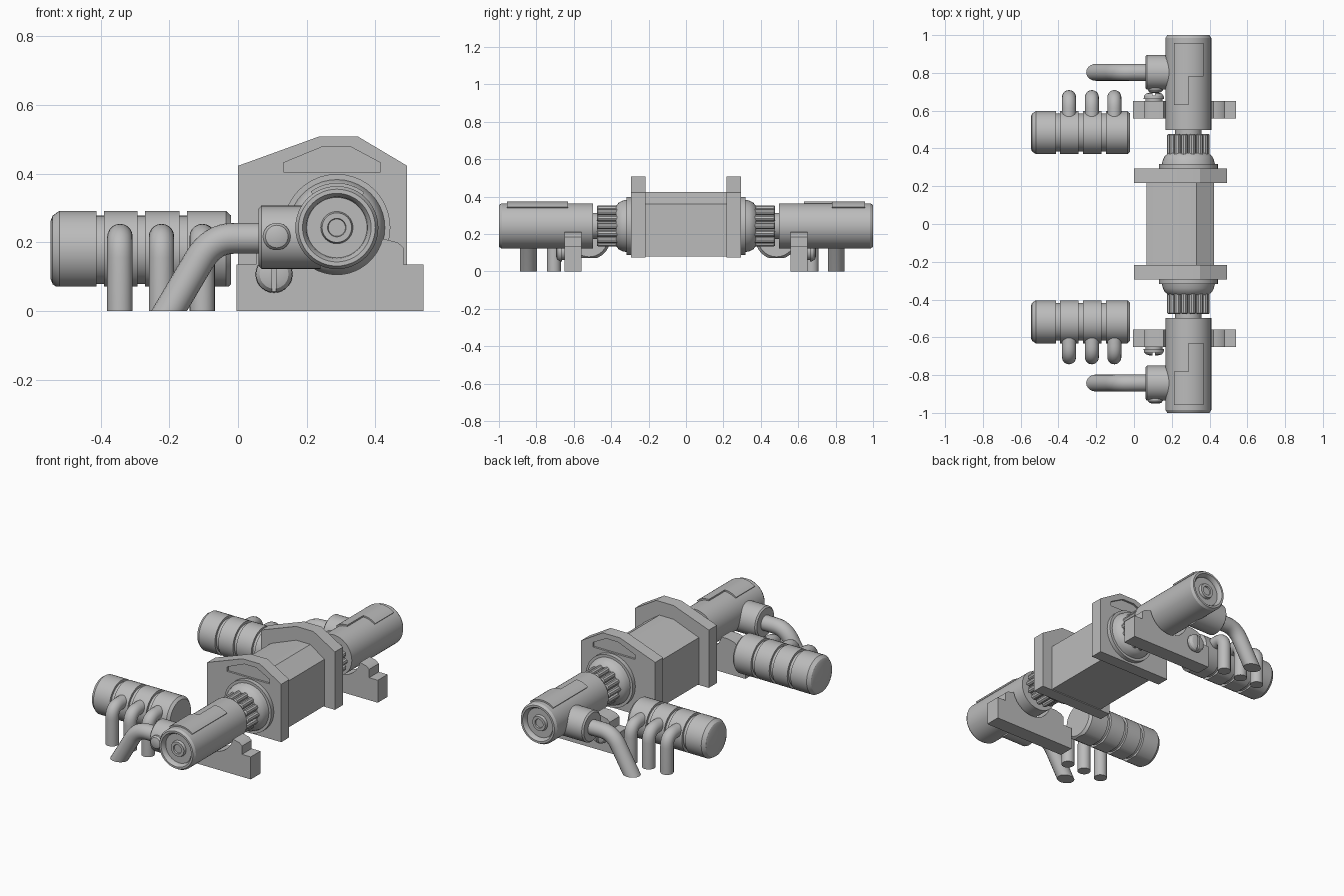
import bpy, bmesh, math
from math import sin, cos, pi, radians
from mathutils import Vector

cube = bpy.data.objects.get("Cube")
if cube:
    bpy.data.objects.remove(cube, do_unlink=True)

grey = bpy.data.materials.new("plain_grey")
grey.use_nodes = True
GREY = (0.5, 0.5, 0.5, 1)
grey.diffuse_color = GREY
grey.node_tree.nodes["Principled BSDF"].inputs["Base Color"].default_value = GREY

parts = []
CX, CZ = 0.288, 0.243          # main shaft axis


def finish(name, bm):
    bmesh.ops.recalc_face_normals(bm, faces=bm.faces)
    mesh = bpy.data.meshes.new(name)
    bm.to_mesh(mesh)
    bm.free()
    mesh.materials.append(grey)
    ob = bpy.data.objects.new(name, mesh)
    bpy.context.collection.objects.link(ob)
    parts.append(ob)
    return ob


def cut_below(bm, z):
    """Slice everything below height z and close the cut."""
    geom = bm.verts[:] + bm.edges[:] + bm.faces[:]
    res = bmesh.ops.bisect_plane(bm, geom=geom, plane_co=(0, 0, z),
                                 plane_no=(0, 0, 1), clear_inner=True)
    edges = [e for e in res["geom_cut"] if isinstance(e, bmesh.types.BMEdge)]
    bmesh.ops.holes_fill(bm, edges=edges)


def lathe(name, profile, axis, a, b, seg=40, flat=None):
    """Turn (position, radius) points about an x or y axis through (a, b)."""
    bm = bmesh.new()
    rings = []
    for t, r in profile:
        ring = []
        for i in range(seg):
            u, w = a + r * cos(2 * pi * i / seg), b + r * sin(2 * pi * i / seg)
            ring.append(bm.verts.new((u, t, w) if axis == "y" else (t, u, w)))
        rings.append(ring)
    for p, q in zip(rings, rings[1:]):
        for i in range(seg):
            j = (i + 1) % seg
            bm.faces.new((p[i], p[j], q[j], q[i]))
    bm.faces.new(rings[0])
    bm.faces.new(rings[-1])
    if flat is not None:
        cut_below(bm, flat)
    return finish(name, bm)


def prism(name, outline, y0, y1):
    """Extrude an xz outline between two y positions."""
    bm = bmesh.new()
    front = [bm.verts.new((x, y0, z)) for x, z in outline]
    back = [bm.verts.new((x, y1, z)) for x, z in outline]
    bm.faces.new(front)
    bm.faces.new(back)
    n = len(outline)
    for i in range(n):
        j = (i + 1) % n
        bm.faces.new((front[i], front[j], back[j], back[i]))
    return finish(name, bm)


def cut(ob, cutter):
    """Subtract a cutter, then discard it."""
    mod = ob.modifiers.new("cut", "BOOLEAN")
    mod.operation = "DIFFERENCE"
    mod.solver = "EXACT"
    mod.object = cutter
    deps = bpy.context.evaluated_depsgraph_get()
    mesh = bpy.data.meshes.new_from_object(ob.evaluated_get(deps))
    ob.modifiers.clear()
    ob.data = mesh
    parts.remove(cutter)
    bpy.data.objects.remove(cutter, do_unlink=True)


def arc(r, a0, a1, n):
    return [(CX + r * cos(radians(a0 + (a1 - a0) * i / n)),
             CZ + r * sin(radians(a0 + (a1 - a0) * i / n))) for i in range(n + 1)]


def bend(start, corner, end, n=8):
    p, c, q = Vector(start), Vector(corner), Vector(end)
    return [p * (1 - t) ** 2 + c * 2 * t * (1 - t) + q * t * t
            for t in (i / n for i in range(n + 1))]


def pipe(name, path, r, seg=20):
    """Sweep a circle along a planar path and trim it on the ground."""
    bm = bmesh.new()
    path = [Vector(p) for p in path]
    side = (path[1] - path[0]).cross(path[-1] - path[0]).normalized()
    rings = []
    for i, p in enumerate(path):
        d = path[min(i + 1, len(path) - 1)] - path[max(i - 1, 0)]
        up = side.cross(d.normalized())
        rings.append([bm.verts.new(p + r * (side * cos(2 * pi * k / seg) + up * sin(2 * pi * k / seg)))
                      for k in range(seg)])
    for p, q in zip(rings, rings[1:]):
        for i in range(seg):
            j = (i + 1) % seg
            bm.faces.new((p[i], p[j], q[j], q[i]))
    bm.faces.new(rings[0])
    bm.faces.new(rings[-1])
    cut_below(bm, 0)
    finish(name, bm)


# Central housing between the two end plates
prism("central_housing", [(0.066, 0.08), (0.423, 0.08), (0.423, 0.36), (0.33, 0.425),
                          (0.235, 0.425), (0.066, 0.36)], -0.23, 0.23)

# Cradle outline: feet with steps either side of a round seat
cradle = ([(-0.005, 0), (0.54, 0), (0.54, 0.135), (0.482, 0.135), (0.482, 0.185),
           (0.465, 0.2), (0.425, 0.21)] + arc(0.137, -14, -166, 20)
          + [(0.11, 0.21), (0.07, 0.2), (0.053, 0.185), (0.053, 0.135), (-0.005, 0.135)])

for s, end in ((-1, "front"), (1, "back")):
    # End plate with recessed panel
    plate = prism(end + "_plate", [(0, 0.075), (0.493, 0.075), (0.493, 0.423), (0.35, 0.508),
                                   (0.235, 0.508), (0, 0.423)], s * 0.217, s * 0.293)
    cut(plate, prism("panel_cutter", [(0.133, 0.405), (0.415, 0.405), (0.415, 0.432),
                                      (0.327, 0.479), (0.247, 0.479), (0.133, 0.432)],
                     s * 0.281, s * 0.32))

    # Stepped flange and fluted coupling
    lathe(end + "_flange", [(s * t, r) for t, r in (
        (0.28, 0.156), (0.318, 0.156), (0.318, 0.14), (0.34, 0.135), (0.36, 0.125),
        (0.375, 0.105), (0.375, 0.05))], "y", CX, CZ)
    lathe(end + "_coupling_core", [(s * t, r) for t, r in (
        (0.36, 0.09), (0.475, 0.09), (0.475, 0.07), (0.51, 0.07))], "y", CX, CZ)
    for i in range(14):
        a = 2 * pi * i / 14
        lathe(end + "_coupling_tooth", [(s * 0.36, 0.018), (s * 0.47, 0.018), (s * 0.477, 0.012)],
              "y", CX + 0.095 * cos(a), CZ + 0.095 * sin(a), 10)

    # Barrel with a dished end and centre boss
    lathe(end + "_barrel", [(s * t, r) for t, r in (
        (0.498, 0.121), (0.985, 0.121), (1.0, 0.112), (1.0, 0.1), (0.985, 0.09), (0.972, 0.088),
        (0.972, 0.047), (0.988, 0.043), (0.988, 0.027), (0.98, 0.025))], "y", CX, CZ, 48)

    # Raised stepped cover on top of the barrel
    prism(end + "_cover_outer", arc(0.13, 52, 126, 16) + arc(0.11, 126, 52, 16), s * 0.78, s * 0.957)
    lo, hi = (90, 126) if s > 0 else (52, 90)
    prism(end + "_cover_inner", arc(0.13, lo, hi, 8) + arc(0.11, hi, lo, 8), s * 0.63, s * 0.78)

    # Cradle with slotted round-head screw
    prism(end + "_cradle", cradle, s * 0.558, s * 0.65)
    screw = lathe(end + "_screw", [(s * t, r) for t, r in (
        (0.64, 0.045), (0.662, 0.045), (0.662, 0.054), (0.678, 0.052), (0.69, 0.042),
        (0.695, 0.025))], "y", 0.105, 0.107, 28)
    cut(screw, prism("slot_cutter", [(0.099, 0.03), (0.111, 0.03), (0.111, 0.18), (0.099, 0.18)],
                     s * 0.68, s * 0.72))

    # Side drum with three grooves and a flat underside
    yd = 0.484 if s > 0 else -0.518
    R, G = 0.114, 0.1
    prof = [(-0.546, 0.085), (-0.54, 0.1), (-0.52, R)]
    for x in (-0.402, -0.282, -0.16):
        prof += [(x - 0.011, R), (x - 0.011, G), (x + 0.011, G), (x + 0.011, R)]
    prof += [(-0.035, R), (-0.02, 0.1)]
    lathe(end + "_drum", prof, "x", yd, 0.178, 40, flat=0.071)

    # Three bent pipes from the drum to the ground
    for x in (-0.344, -0.223, -0.104):
        y = yd + s * 0.188
        path = [(x, yd + s * 0.06, 0.217)] + bend((x, y - s * 0.06, 0.217), (x, y, 0.217), (x, y, 0.155))
        pipe(end + "_drum_pipe", path + [(x, y, -0.05)], 0.037)

    # Side port on the barrel, its round plug and angled outlet pipe
    ye = 0.803 if s > 0 else -0.842
    lathe(end + "_side_port", [(0.06, 0.083), (0.068, 0.092), (0.24, 0.092)], "x", ye, 0.215)
    lathe(end + "_port_plug", [(ye, 0.04), (ye - 0.094, 0.04), (ye - 0.104, 0.033),
                               (ye - 0.109, 0.018)], "y", 0.113, 0.217, 24)
    path = [(0.09, ye, 0.212)] + bend((-0.01, ye, 0.212), (-0.075, ye, 0.212), (-0.112, ye, 0.15))
    pipe(end + "_outlet_pipe", path + [(-0.26, ye, -0.1)], 0.045)

# Smooth the round surfaces and keep edges crisp
bpy.ops.object.select_all(action="DESELECT")
for ob in parts:
    ob.select_set(True)
bpy.context.view_layer.objects.active = parts[0]
bpy.ops.object.shade_smooth_by_angle(angle=radians(30))
